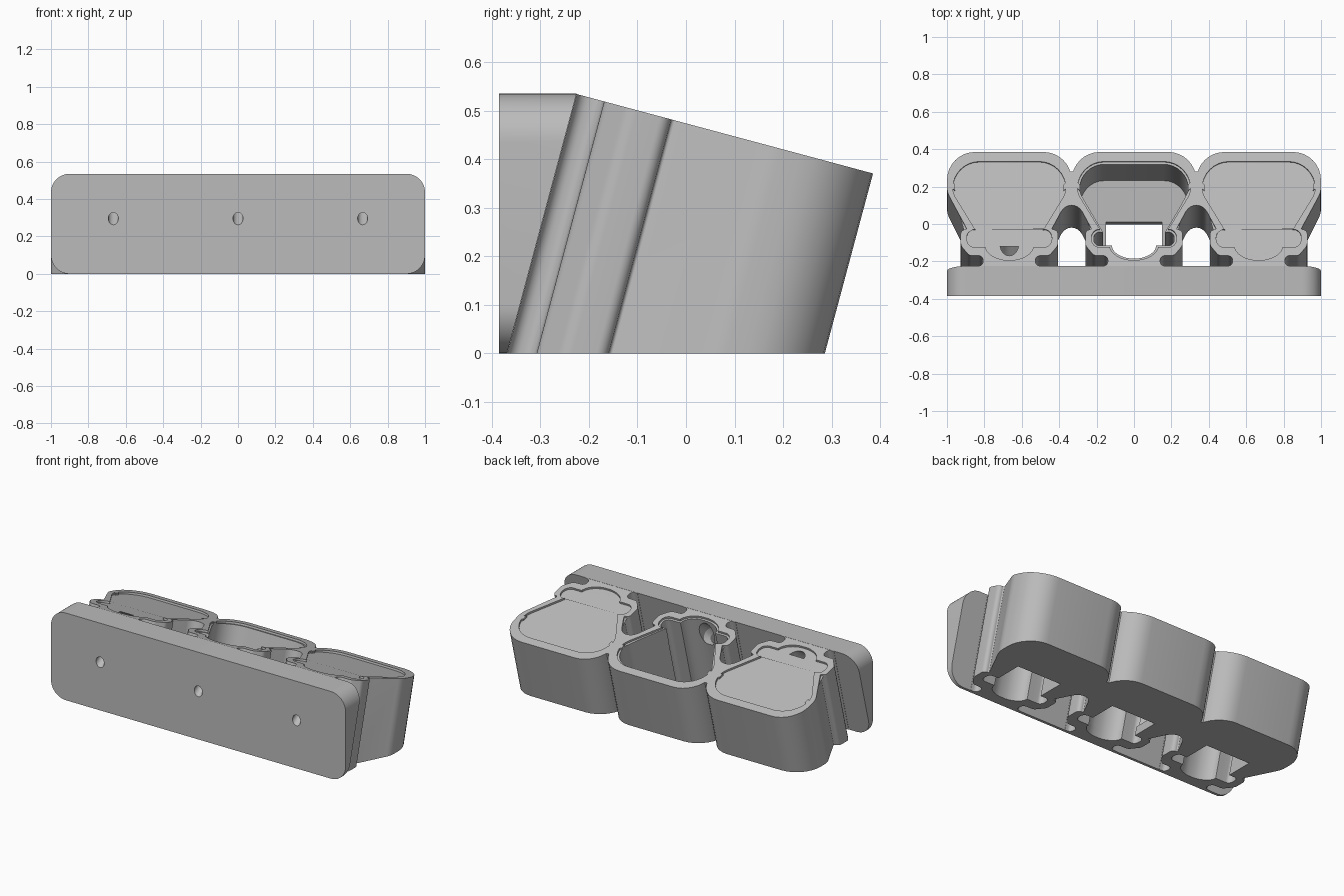
import bpy, bmesh, math
from mathutils import Vector

if "Cube" in bpy.data.objects:
    bpy.data.objects.remove(bpy.data.objects["Cube"], do_unlink=True)

S, C = math.sin(math.radians(15)), math.cos(math.radians(15))
RIM = 0.4575          # height of the slanted rim along the tilted axis
PITCH = 2 / 3

grey = bpy.data.materials.new("plain_grey")
grey.use_nodes = True
grey.diffuse_color = (0.5, 0.5, 0.5, 1)
grey.node_tree.nodes["Principled BSDF"].inputs["Base Color"].default_value = (0.5, 0.5, 0.5, 1)


def rounded(points, steps=8):
    """Round each (x, y, radius) corner of a closed outline."""
    out = []
    for i, (x, y, r) in enumerate(points):
        p = Vector((x, y))
        if r == 0:
            out.append(p)
            continue
        a = (Vector(points[i - 1][:2]) - p).normalized()
        b = (Vector(points[(i + 1) % len(points)][:2]) - p).normalized()
        half = a.angle(b) / 2
        mid = p + (a + b).normalized() * r / math.sin(half)
        start = p + a * r / math.tan(half) - mid
        end = p + b * r / math.tan(half) - mid
        sweep = start.angle(end)
        for k in range(steps + 1):
            t = k / steps
            out.append(mid + (start * math.sin((1 - t) * sweep)
                              + end * math.sin(t * sweep)) / math.sin(sweep))
    return out


def mirrored(half):
    return half + [(-x, y, r) for x, y, r in reversed(half)]


def offset(loop, d):
    """Grow (or shrink) a clockwise outline."""
    out = []
    for i, p in enumerate(loop):
        a = (p - loop[i - 1]).normalized()
        b = (loop[(i + 1) % len(loop)] - p).normalized()
        side = Vector((-a.y, a.x))
        n = (side + Vector((-b.y, b.x))).normalized()
        out.append(p + n * d / max(0.65, n.dot(side)))
    return out


def loft(name, *rings):
    """Closed solid through matching rings of points."""
    bm = bmesh.new()
    loops = [[bm.verts.new(p) for p in ring] for ring in rings]
    bm.faces.new(loops[0][::-1])
    bm.faces.new(loops[-1])
    for lo, hi in zip(loops, loops[1:]):
        for i in range(len(lo)):
            bm.faces.new((lo[i - 1], lo[i], hi[i], hi[i - 1]))
    bmesh.ops.recalc_face_normals(bm, faces=bm.faces)
    mesh = bpy.data.meshes.new(name)
    bm.to_mesh(mesh)
    bm.free()
    mesh.materials.append(grey)
    obj = bpy.data.objects.new(name, mesh)
    bpy.context.scene.collection.objects.link(obj)
    return obj


def tilted(name, outline, x0, top, z=None, w=None):
    """Prism along the tilted axis, from level z (or slanted level w) to slanted top."""
    lower, upper = [], []
    for p in outline:
        u = (p.y - RIM * S) / C
        lower.append((p.x + x0, (u + z * S) / C, z) if w is None
                     else (p.x + x0, u * C + w * S, w * C - u * S))
        upper.append((p.x + x0, u * C + top * S, top * C - u * S))
    return loft(name, lower, upper)


def cut(base, cutter):
    """Carve the cutter away, using the first solver that carves new faces."""
    mod = base.modifiers.new("cut", "BOOLEAN")
    mod.object, mod.operation = cutter, "DIFFERENCE"
    for solver in ("EXACT", "MANIFOLD", "FLOAT"):
        mod.solver = solver
        bpy.context.view_layer.update()
        depsgraph = bpy.context.evaluated_depsgraph_get()
        carved = bpy.data.meshes.new_from_object(base.evaluated_get(depsgraph))
        if len(carved.polygons) > len(base.data.polygons):
            base.data = carved
            break
    base.modifiers.clear()
    bpy.data.objects.remove(cutter, do_unlink=True)


def screw_cutter(x):
    """Countersunk bore rising from the plate front into the cup."""
    tilt = math.radians(35)
    axis = Vector((0, math.cos(tilt), math.sin(tilt)))
    side = Vector((0, -math.sin(tilt), math.cos(tilt)))
    start = Vector((x, -.385, .295))
    angles = [math.tau * k / 24 for k in range(24)]
    return loft("screw_cutter", *[
        [start + axis * t + Vector((math.cos(a), 0, 0)) * r + side * math.sin(a) * r
         for a in angles]
        for t, r in ((-.1, .027), (.13, .027), (.165, .05), (.33, .05))])


# Outlines of the cup wall, its cavity, the drain opening and the web between cups
cup_outline = rounded(mirrored([
    (.333, .385, .15), (.333, .17, .11), (.225, -.03, .006), (.26, -.03, .024),
    (.26, -.115, .04), (.215, -.168, .03), (.14, -.17, .024), (.14, -.224, .024),
    (.18, -.224, 0), (.18, -.2275, 0)]))
front_arc = [(.118 * math.cos(t * math.pi / 16), -.112 - .07 * math.sin(t * math.pi / 16), 0)
             for t in range(8)]
pocket = [(.215, -.037, .03), (.215, -.112, .03), (.15, -.112, 0)] + front_arc
cavity_outline = rounded(mirrored([(.29, .322, .13), (.29, .17, .1), (.165, -.042, 0)] + pocket))
lip_outline = offset(cavity_outline, .012)
drain_outline = offset(rounded(mirrored(
    [(.153, RIM * S, 0), (.153, -.038, 0)] + pocket)), -.003)
web_outline = rounded([
    (-.055, .067, 0), (0, .17, .062), (.055, .067, 0), (.03, .15, 0), (.03, .26, 0),
    (.048, .335, 0), (0, .235, .035), (-.048, .335, 0), (-.03, .26, 0), (-.03, .15, 0)])

# Wedge shaped mounting plate with rounded corners
plate_outline = rounded([(-1, 0, .1), (-1, .535, .1), (1, .535, .1), (1, 0, .1)], 12)
plate = loft("mounting_plate",
             [(p.x, -.385, p.y) for p in plate_outline],
             [(p.x, (-.356 + p.y * S) / C, p.y) for p in plate_outline])
parts = [plate]

# Cups with cavity, rim step, drain opening and screw hole
for name, x in (("right_cup", -PITCH), ("middle_cup", 0), ("left_cup", PITCH)):
    cup = tilted(name, cup_outline, x, RIM, z=0)
    cut(cup, tilted("cavity_cutter", cavity_outline, x, RIM + .1, z=.05))
    cut(cup, tilted("lip_cutter", lip_outline, x, RIM + .1, w=RIM - .012))
    cut(cup, tilted("drain_cutter", drain_outline, x, RIM - .1, z=-.05))
    cut(cup, screw_cutter(x))
    cut(plate, screw_cutter(x))
    parts.append(cup)

# Webs that tie neighbouring cups together
for name, x in (("right_web", -PITCH / 2), ("left_web", PITCH / 2)):
    parts.append(tilted(name, web_outline, x, RIM, z=0))

bpy.ops.object.select_all(action="DESELECT")
for part in parts:
    part.select_set(True)
bpy.context.view_layer.objects.active = plate
bpy.ops.object.shade_smooth_by_angle(angle=math.radians(30))
